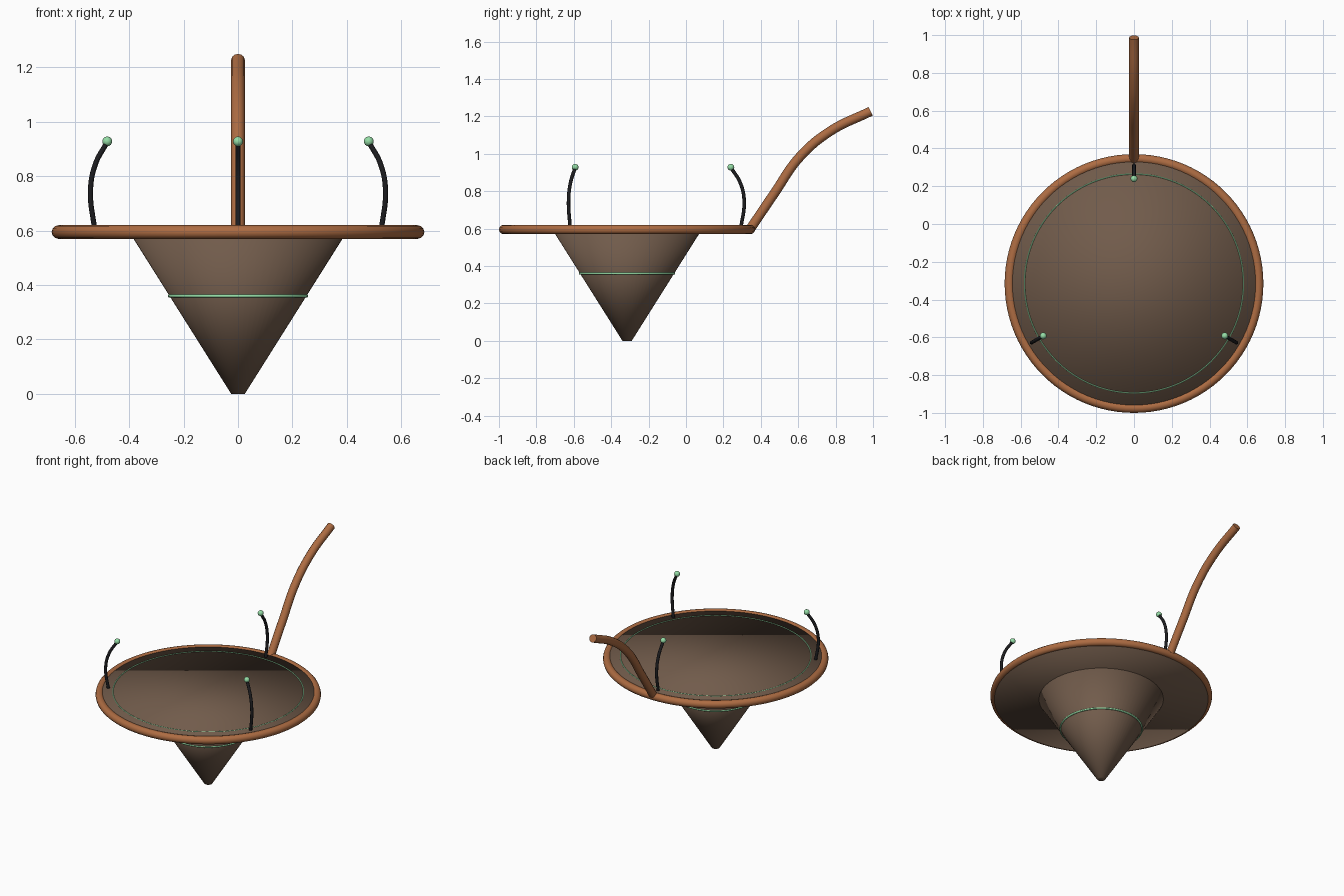
import bpy
from math import radians, cos, sin

if "Cube" in bpy.data.objects:
    bpy.data.objects.remove(bpy.data.objects["Cube"])

CY = -0.315  # y of the pan's axis


def material(name, rgb):
    m = bpy.data.materials.new(name)
    m.diffuse_color = (*rgb, 1)
    m.use_nodes = True
    m.node_tree.nodes["Principled BSDF"].inputs["Base Color"].default_value = m.diffuse_color
    return m


copper = material("copper", (0.42, 0.15, 0.055))
brown = material("brown", (0.165, 0.105, 0.07))
black = material("black", (0.012, 0.012, 0.014))
green = material("green", (0.30, 0.72, 0.38))


def finish(name, mat):
    ob = bpy.context.object
    ob.name = name
    ob.data.materials.append(mat)
    bpy.ops.object.shade_smooth()
    return ob


def ring(name, z, major, minor, mat, sides=8):
    bpy.ops.mesh.primitive_torus_add(location=(0, CY, z), major_radius=major, minor_radius=minor,
                                     major_segments=96, minor_segments=sides)
    return finish(name, mat)


def tube(name, points, radius, mat):
    cu = bpy.data.curves.new(name, 'CURVE')
    cu.dimensions = '3D'
    cu.bevel_depth = radius
    cu.bevel_resolution = 4
    cu.use_fill_caps = True
    sp = cu.splines.new('BEZIER')
    sp.resolution_u = 10
    sp.bezier_points.add(len(points) - 1)
    for bp, p in zip(sp.bezier_points, points):
        bp.co = p
        bp.handle_left_type = bp.handle_right_type = 'AUTO'
    ob = bpy.data.objects.new(name, cu)
    bpy.context.collection.objects.link(ob)
    bpy.ops.object.select_all(action='DESELECT')
    ob.select_set(True)
    bpy.context.view_layer.objects.active = ob
    bpy.ops.object.convert(target='MESH')
    ob = finish(name, mat)
    bpy.ops.object.shade_smooth_by_angle(angle=radians(40))
    return ob


# Cone body and flat disc, fully smooth shaded
bpy.ops.mesh.primitive_cone_add(vertices=64, radius1=0.025, radius2=0.403, depth=0.6,
                                location=(0, CY, 0.3))
finish("cone_body", brown)
bpy.ops.mesh.primitive_cylinder_add(vertices=96, radius=0.66, depth=0.043,
                                    location=(0, CY, 0.5915))
finish("disc", brown)

# Rim and green trim rings
ring("rim", 0.595, 0.66, 0.025, copper, 12)
ring("disc_trim", 0.6125, 0.58, 0.0035, green)
ring("cone_trim", 0.36, 0.252, 0.006, green)

# Curved handle at the back
tube("handle", [(0, y, z) for y, z in
                ((0.345, 0.6), (0.47, 0.785), (0.61, 0.985), (0.77, 1.12), (0.987, 1.227))],
     0.0255, copper)

# Three curved prongs with beads, spaced evenly
for i, a in enumerate((90, 210, 330)):
    c, s = cos(radians(a)), sin(radians(a))
    path = [(r * c, CY + r * s, z) for r, z in
            ((0.608, 0.6), (0.626, 0.75), (0.605, 0.845), (0.558, 0.922))]
    tube(f"prong_{i + 1}", path, 0.0095, black)
    bpy.ops.mesh.primitive_uv_sphere_add(segments=24, ring_count=12, radius=0.018,
                                         location=(0.555 * c, CY + 0.555 * s, 0.928))
    finish(f"bead_{i + 1}", green)
